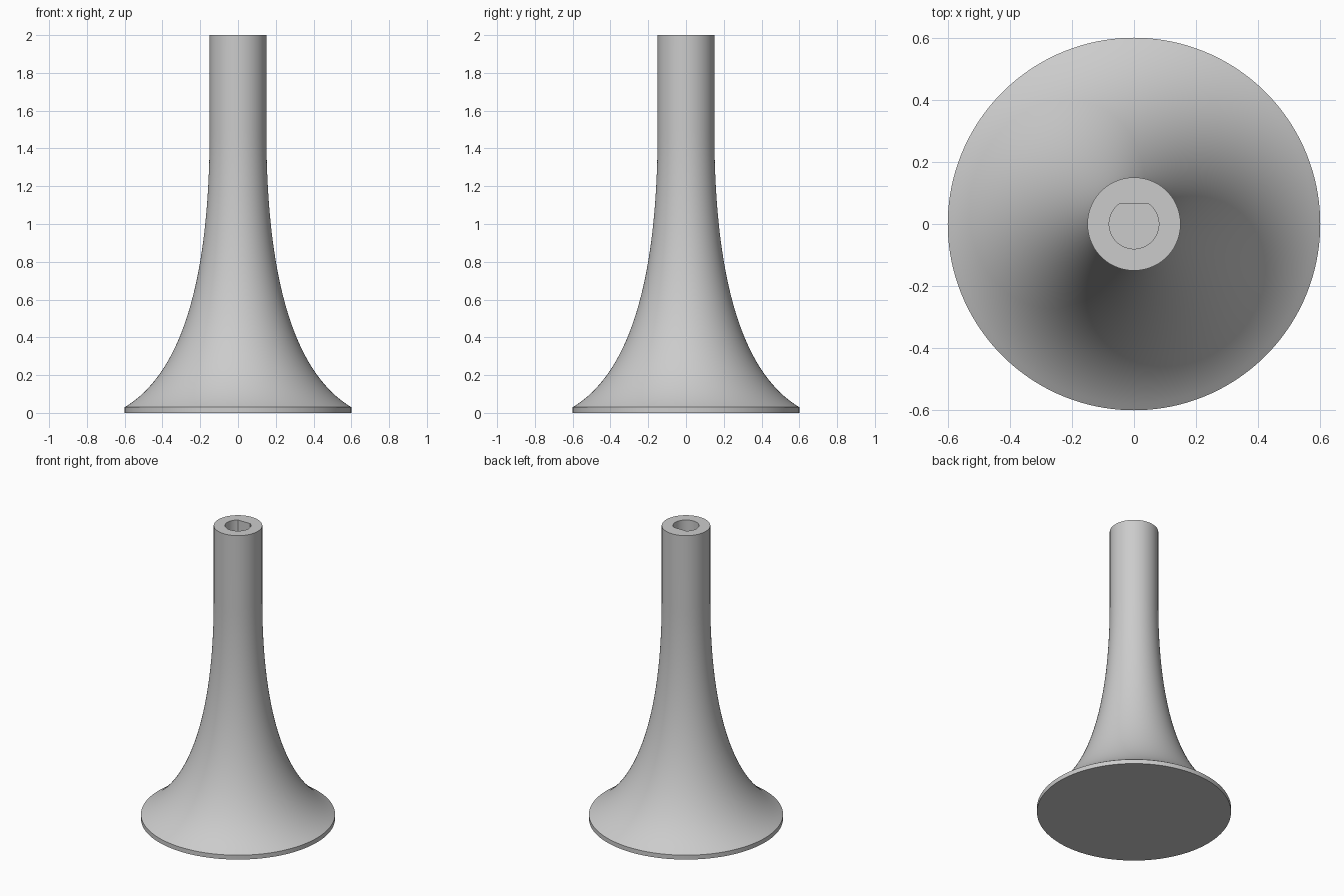
import bpy, bmesh, math

cube = bpy.data.objects.get("Cube")
if cube:
    bpy.data.objects.remove(cube, do_unlink=True)

SEGMENTS = 160
BASE_R, NECK_R, BORE_R = 0.6, 0.15, 0.08
RIM_Z, NECK_Z, TOP_Z, BORE_Z = 0.03, 1.5, 2.0, 1.6
BORE_FLAT_Y = 0.065

grey = bpy.data.materials.new("plain grey")
grey.use_nodes = True
colour = (0.6, 0.6, 0.6, 1)
grey.diffuse_color = colour
grey.node_tree.nodes["Principled BSDF"].inputs["Base Color"].default_value = colour


def flare(t, bend_z=0.3):
    """Quadratic curve from the rim of the foot up to the straight neck."""
    s = 1 - t
    radius = NECK_R + (BASE_R - NECK_R) * s * s
    return radius, RIM_Z * s * s + 2 * s * t * bend_z + NECK_Z * t * t


def add_ring(bm, radius, z, flat_y=None):
    """Circle of vertices, optionally cut to a D shape on the back."""
    ring = []
    for i in range(SEGMENTS):
        a = math.tau * i / SEGMENTS
        y = radius * math.sin(a)
        if flat_y is not None:
            y = min(y, flat_y)
        ring.append(bm.verts.new((radius * math.cos(a), y, z)))
    return ring


bm = bmesh.new()

# Foot rim, flared body and straight neck
outline = [(BASE_R, 0)] + [flare(i / 40) for i in range(41)] + [(NECK_R, TOP_Z)]
rings = [add_ring(bm, r, z) for r, z in outline]

# D-shaped blind bore in the top
rings += [add_ring(bm, BORE_R, z, BORE_FLAT_Y) for z in (TOP_Z, BORE_Z)]

for low, high in zip(rings, rings[1:]):
    for i in range(SEGMENTS):
        j = (i + 1) % SEGMENTS
        bm.faces.new((low[i], low[j], high[j], high[i]))
bm.faces.new(rings[0][::-1])
bm.faces.new(rings[-1])
bmesh.ops.recalc_face_normals(bm, faces=bm.faces)

mesh = bpy.data.meshes.new("flared_stand")
bm.to_mesh(mesh)
bm.free()
mesh.materials.append(grey)
stand = bpy.data.objects.new("flared_stand", mesh)
bpy.context.collection.objects.link(stand)

# Smooth body with crisp rim, top and bore edges
bpy.context.view_layer.objects.active = stand
stand.select_set(True)
bpy.ops.object.shade_smooth_by_angle(angle=math.radians(25))
